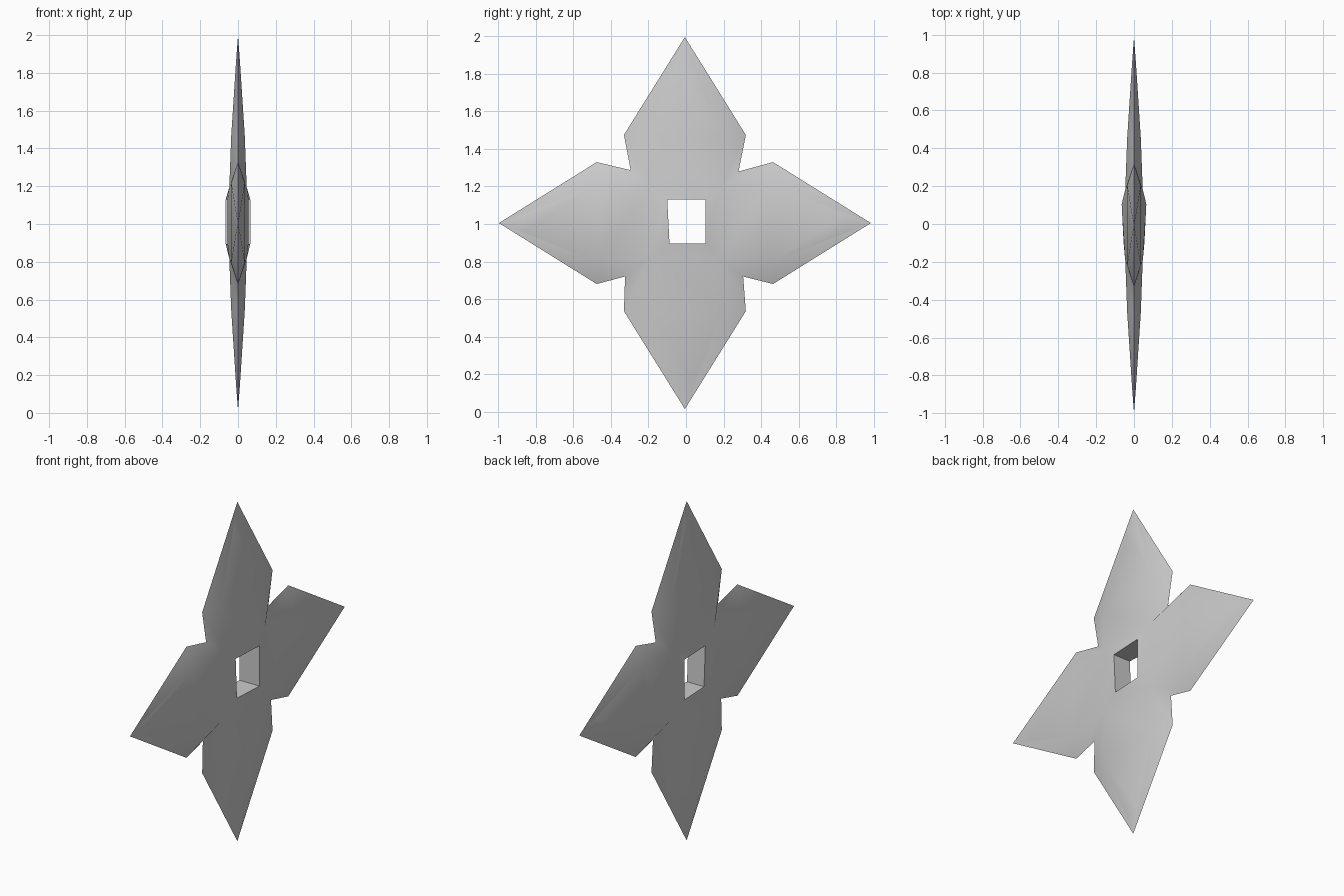
import bpy, bmesh, math

if "Cube" in bpy.data.objects:
    bpy.data.objects.remove(bpy.data.objects["Cube"], do_unlink=True)

CY, CZ = -0.006, 1.005   # star centre

steel = bpy.data.materials.new("grey steel")
steel.use_nodes = True
grey = (0.6, 0.6, 0.6, 1)
steel.diffuse_color = grey
steel.node_tree.nodes["Principled BSDF"].inputs["Base Color"].default_value = grey

bm = bmesh.new()


def point(turn, out, side, x):
    """Vertex placed by blade: distance out from the centre, sideways offset, thickness."""
    a = math.radians(90 * turn)
    return bm.verts.new((x, CY + out * math.cos(a) - side * math.sin(a),
                         CZ + out * math.sin(a) + side * math.cos(a)))


# Corners between neighbouring blades: +y+z, -y+z, -y-z, +y-z
hole_yz = [(0.105, 1.13), (-0.10, 1.13), (-0.088, 0.895), (0.105, 0.895)]
hole_x = [0.065, 0.055, 0.055, 0.065]
joins = [bm.verts.new((0, y, z)) for y, z in
         [(0.28, 1.28), (-0.295, 1.287), (-0.325, 0.72), (0.305, 0.72)]]

# Rim vertices shared by both faces of the star
tips = [point(t, 0.992, 0, 0) for t in range(4)]
shoulders = [[point(t, 0.47, s * 0.325, 0) for s in (-1, 1)] for t in range(4)]

hole_rings = []
for face in (1, -1):
    holes = [bm.verts.new((face * x, y, z)) for (y, z), x in zip(hole_yz, hole_x)]
    valleys = [point(c, 0.19, 0.19, face * 0.046) for c in range(4)]
    hole_rings.append(holes)
    for t in range(4):
        ends = [point(t, 0.86, s * 0.05, face * 0.01) for s in (-1, 1)]
        mids = [point(t, 0.46, s * 0.21, face * 0.036) for s in (-1, 1)]
        corner = (t - 1) % 4, t
        inner = [holes[c] for c in corner]
        roots = [valleys[c] for c in corner]
        # Broad central panel
        for a, b in ((inner, roots), (roots, mids), (mids, ends)):
            bm.faces.new((a[0], b[0], b[1], a[1]))
        bm.faces.new((ends[0], tips[t], ends[1]))
        # Ground bevels down to the cutting edge
        for s in (0, 1):
            bm.faces.new((roots[s], joins[corner[s]], shoulders[t][s], mids[s]))
            bm.faces.new((mids[s], shoulders[t][s], tips[t], ends[s]))

# Walls of the centre hole
front, back = hole_rings
for c in range(4):
    n = (c + 1) % 4
    bm.faces.new((front[c], front[n], back[n], back[c]))

bmesh.ops.recalc_face_normals(bm, faces=bm.faces)
mesh = bpy.data.meshes.new("throwing_star")
bm.to_mesh(mesh)
bm.free()
mesh.materials.append(steel)

star = bpy.data.objects.new("throwing_star", mesh)
bpy.context.collection.objects.link(star)
bpy.context.view_layer.objects.active = star
star.select_set(True)
bpy.ops.object.shade_smooth_by_angle(angle=math.radians(60))
